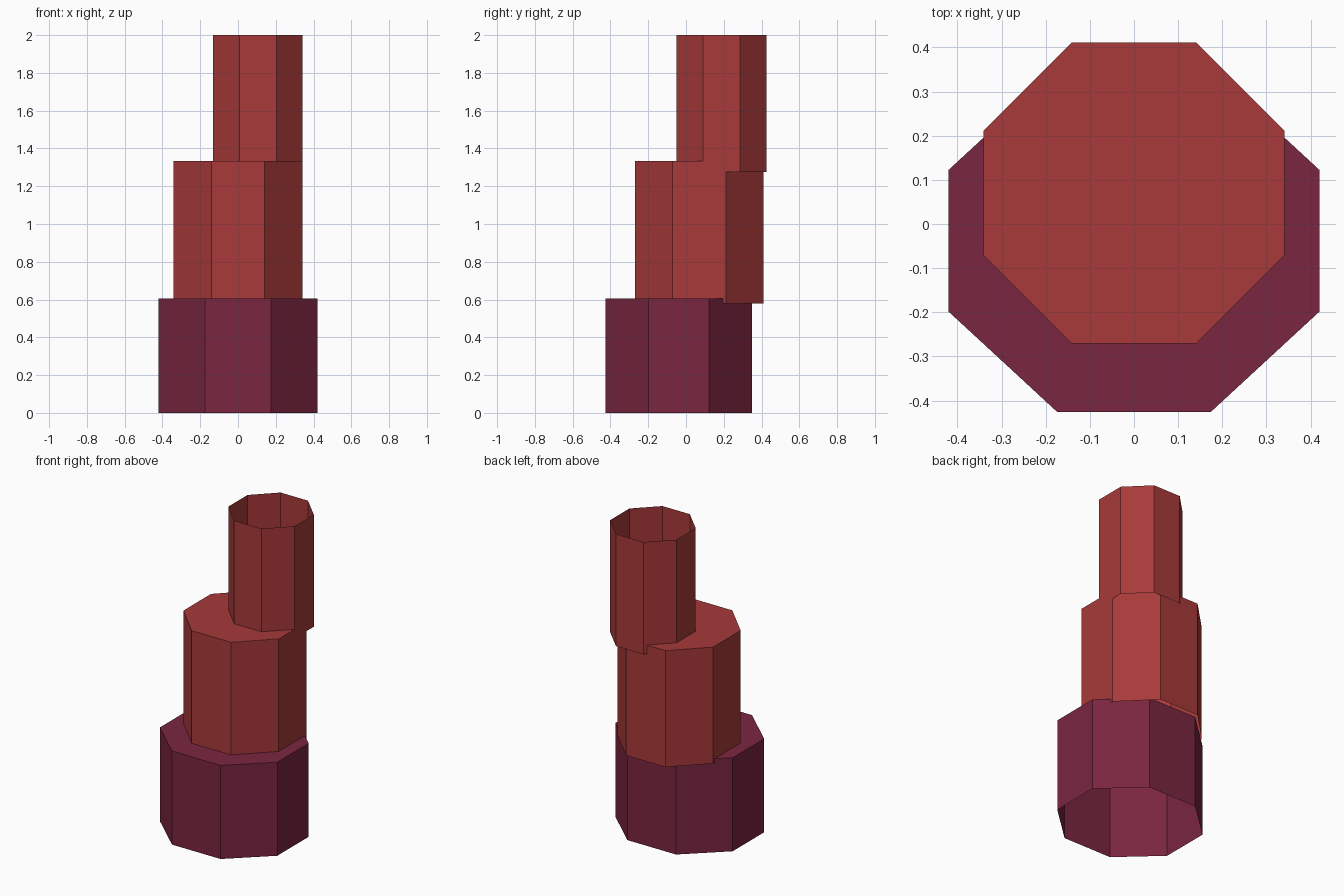
import bpy, bmesh
from math import cos, sin, pi

default = bpy.data.objects.get("Cube")
if default:
    bpy.data.objects.remove(default, do_unlink=True)


def make_material(name, color):
    mat = bpy.data.materials.new(name)
    mat.use_nodes = True
    mat.diffuse_color = color
    mat.node_tree.nodes["Principled BSDF"].inputs["Base Color"].default_value = color
    return mat


def octagon_shell(name, center, half_size, bottom, top, mat, capped):
    """Eight-sided wall, open below, with flats facing the axes."""
    bm = bmesh.new()
    rings = []
    for z in (bottom, top):
        ring = []
        for i in range(8):
            a = (i + 0.5) * pi / 4
            x = center[0] + half_size[0] * cos(a) / cos(pi / 8)
            y = center[1] + half_size[1] * sin(a) / cos(pi / 8)
            ring.append(bm.verts.new((x, y, z)))
        rings.append(ring)
    low, high = rings
    for i in range(8):
        j = (i + 1) % 8
        bm.faces.new((low[i], low[j], high[j], high[i]))
    if capped:
        bm.faces.new(high)
    mesh = bpy.data.meshes.new(name)
    bm.to_mesh(mesh)
    bm.free()
    mesh.materials.append(mat)
    obj = bpy.data.objects.new(name, mesh)
    bpy.context.collection.objects.link(obj)
    return obj


plum = make_material("plum", (0.195, 0.019, 0.051, 1))
brick_red = make_material("brick red", (0.392, 0.042, 0.042, 1))

# Wide base, closed on top
octagon_shell("base_tier", (0, -0.038), (0.42, 0.388), 0, 0.605, plum, True)
# Middle tier, overhanging the back of the base
octagon_shell("middle_tier", (0, 0.07), (0.341, 0.341), 0.58, 1.333, brick_red, True)
# Open tube on the back left of the middle tier
octagon_shell("top_tube", (0.105, 0.188), (0.237, 0.237), 1.275, 2, brick_red, False)
